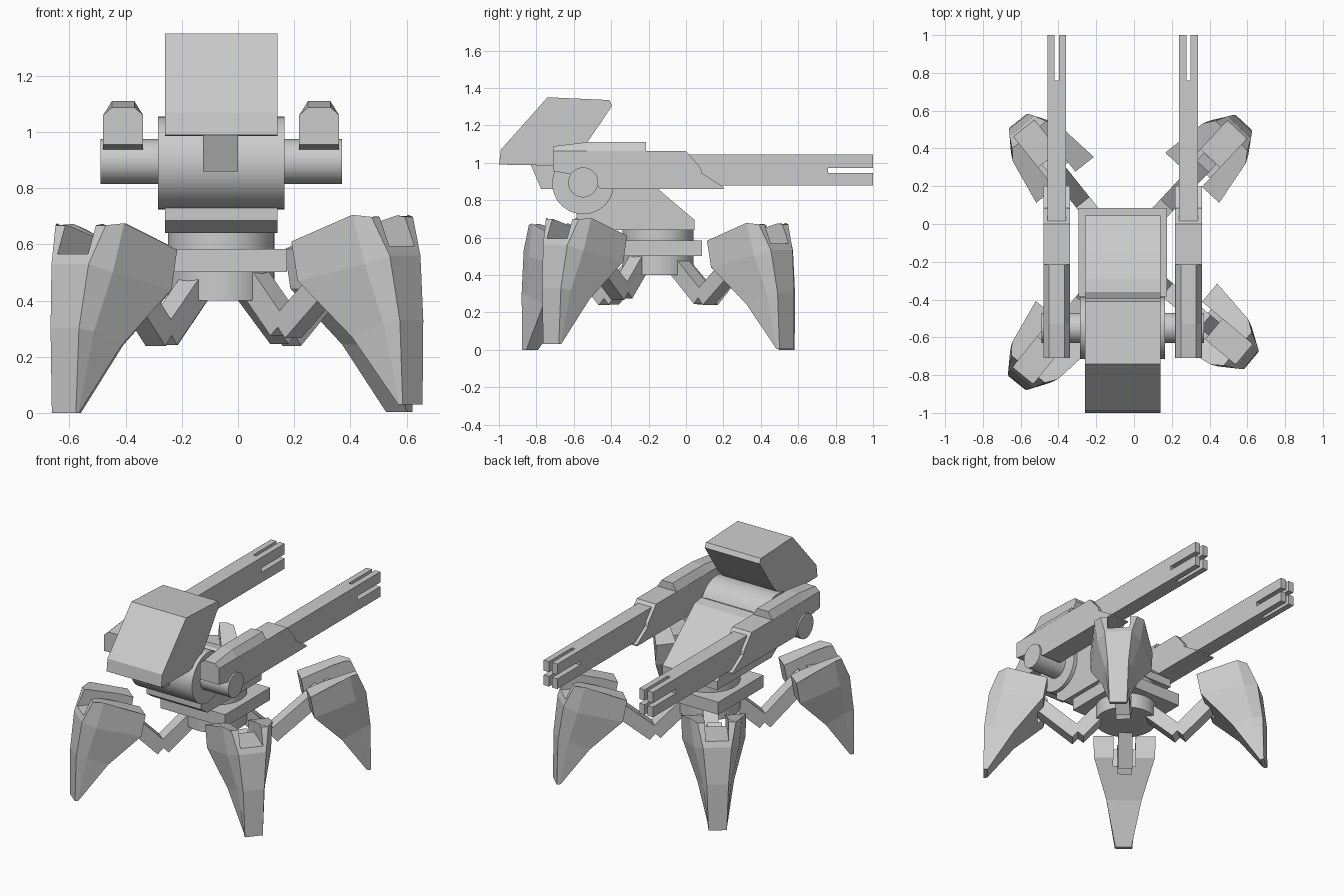
import bpy, bmesh
from math import radians, pi
from mathutils import Matrix, Vector

if "Cube" in bpy.data.objects:
    bpy.data.objects.remove(bpy.data.objects["Cube"])

CX, CY = -0.06, -0.15      # body axis in x, hub centre in y


def finish(name, bm):
    bmesh.ops.recalc_face_normals(bm, faces=bm.faces)
    me = bpy.data.meshes.new(name)
    bm.to_mesh(me)
    bm.free()
    ob = bpy.data.objects.new(name, me)
    bpy.context.collection.objects.link(ob)
    return ob


def loft(name, rings):
    """Closed skin over rings with equal point counts, capped at both ends."""
    bm = bmesh.new()
    vs = [[bm.verts.new(p) for p in r] for r in rings]
    n = len(rings[0])
    for a, b in zip(vs, vs[1:]):
        for i in range(n):
            j = (i + 1) % n
            bm.faces.new((a[i], a[j], b[j], b[i]))
    bm.faces.new(vs[0])
    bm.faces.new(vs[-1])
    return finish(name, bm)


def extrude_x(name, prof, x, hw):
    """Extrude a (y, z) profile across x - hw .. x + hw."""
    return loft(name, [[(x + s * hw, y, z) for y, z in prof] for s in (-1, 1)])


def box(name, lo, hi):
    return extrude_x(name, [(lo[1], lo[2]), (hi[1], lo[2]), (hi[1], hi[2]), (lo[1], hi[2])],
                     (lo[0] + hi[0]) / 2, (hi[0] - lo[0]) / 2)


def cylinder(name, c, r, depth, axis='Z'):
    bm = bmesh.new()
    m = Matrix.Translation(c) @ (Matrix.Rotation(pi / 2, 4, 'Y') if axis == 'X' else Matrix())
    bmesh.ops.create_cone(bm, cap_ends=True, segments=48, radius1=r, radius2=r,
                          depth=depth, matrix=m)
    ob = finish(name, bm)
    bpy.context.view_layer.objects.active = ob
    ob.select_set(True)
    bpy.ops.object.shade_smooth_by_angle(angle=radians(30))
    ob.select_set(False)
    return ob


# hub and turntable
cylinder("hub_base", (CX, CY, 0.455), 0.19, 0.11)
box("hub_plate", (CX - .235, CY - .235, .502), (CX + .235, CY + .235, .584))
cylinder("turntable", (CX, CY, 0.61), 0.19, 0.07)

# torso, shoulder drum, arm shaft, neck and head
extrude_x("torso", [(.045, .64), (.045, .695), (-.15, .86), (-.29, .98), (-.36, .99),
                    (-.55, .9), (-.585, .73), (-.585, .685), (-.52, .64)], CX, .2)
cylinder("shoulder_drum", (CX, -.55, .89), .165, .45, 'X')
cylinder("arm_shaft", (CX, -.55, .895), .08, .86, 'X')
extrude_x("neck", [(-.83, .99), (-.775, .86), (-.6, .86), (-.6, 1.03)], CX - .002, .062)
extrude_x("head", [(-1, .99), (-.99, 1.07), (-.74, 1.35), (-.41, 1.335), (-.395, 1.305),
                   (-.53, 1.105), (-.61, 1.02), (-.71, .985)], CX, .2)

# twin guns
for side, s in (("left", -1), ("right", 1)):
    gx = CX + s * .349
    extrude_x(side + "_gun_body", [(-.71, .955), (-.71, 1.062), (0, 1.062), (.08, .97),
                                   (.085, .945), (.2, .87), (.2, .86), (-.45, .86),
                                   (-.62, .94)], gx, .071)
    # chamfered cover
    loft(side + "_gun_cover", [
        [(gx - .071, y, 1.06), (gx - .04, y, z), (gx + .04, y, z), (gx + .071, y, 1.06)]
        for y, z in ((-.71, 1.088), (-.53, 1.11), (-.215, 1.11))])
    box(side + "_barrel", (gx - .05, 0, .878), (gx + .05, .76, 1.043))
    for a, b in ((-.05, -.011), (.011, .05)):
        for c, d in ((.878, .945), (.973, 1.043)):
            box(side + "_muzzle_prong", (gx + a, .76, c), (gx + b, 1, d))


# legs, built along +x: each ring has inner, middle and outer (radius, z, half width)
def ring(inner, mid, outer):
    pts = [(r, w, z) for r, z, w in (inner, mid, outer)]
    return pts + [(r, -t, z) for r, t, z in reversed(pts)]


blade = loft("leg_blade", [
    ring((.49, .58, .195), (.74, .675, .155), (.795, .668, .115)),
    ring((.515, .44, .19), (.78, .50, .135), (.855, .53, .085)),
    ring((.70, .24, .11), (.825, .29, .085), (.885, .30, .065)),
    ring((.865, 0, .05), (.875, 0, .055), (.89, 0, .055))])
# channel between the two prongs of each blade
for lo, hi in (((.6, -.07, .565), (1, .07, .9)), ((.4, -.07, .4), (.63, .07, .9))):
    cut = box("channel_cutter", lo, hi)
    cut.hide_render = True
    mod = blade.modifiers.new("channel", 'BOOLEAN')
    mod.operation, mod.solver, mod.object = 'DIFFERENCE', 'EXACT', cut
bpy.context.view_layer.update()
blade_mesh = bpy.data.meshes.new_from_object(
    blade.evaluated_get(bpy.context.evaluated_depsgraph_get()))
for o in [o for o in bpy.data.objects if o.name.startswith(("channel_cutter", "leg_blade"))]:
    bpy.data.objects.remove(o)


def limb(name, a, b, hw, m):
    """Square bar between two (r, z) points."""
    a, b = Vector(a), Vector(b)
    d = (b - a).normalized() * .045
    n = Vector((-d.y, d.x))
    sec = [a + n, b + n, b - n, a - n]
    ob = loft(name, [[(p.x, t, p.y) for p in sec] for t in (-hw, hw)])
    ob.matrix_world = m


for name, ang, dr, dz, elbow in (("front_right", -40, 0, .03, .32),
                                 ("front_left", 231, 0, 0, .355),
                                 ("back_right", 47, .05, .003, .355),
                                 ("back_left", 128.5, 0, 0, .355)):
    base = Matrix.Translation((CX, CY, dz)) @ Matrix.Rotation(radians(ang), 4, 'Z')
    ob = bpy.data.objects.new(name + "_leg_blade", blade_mesh)
    bpy.context.collection.objects.link(ob)
    ob.matrix_world = base @ Matrix.Translation((dr, 0, 0))
    limb(name + "_inner_limb", (.14, .455), (elbow - .02, .275), .045, base)
    limb(name + "_outer_limb", (elbow - .015, .27), (.6 + dr, .53), .045, base)
